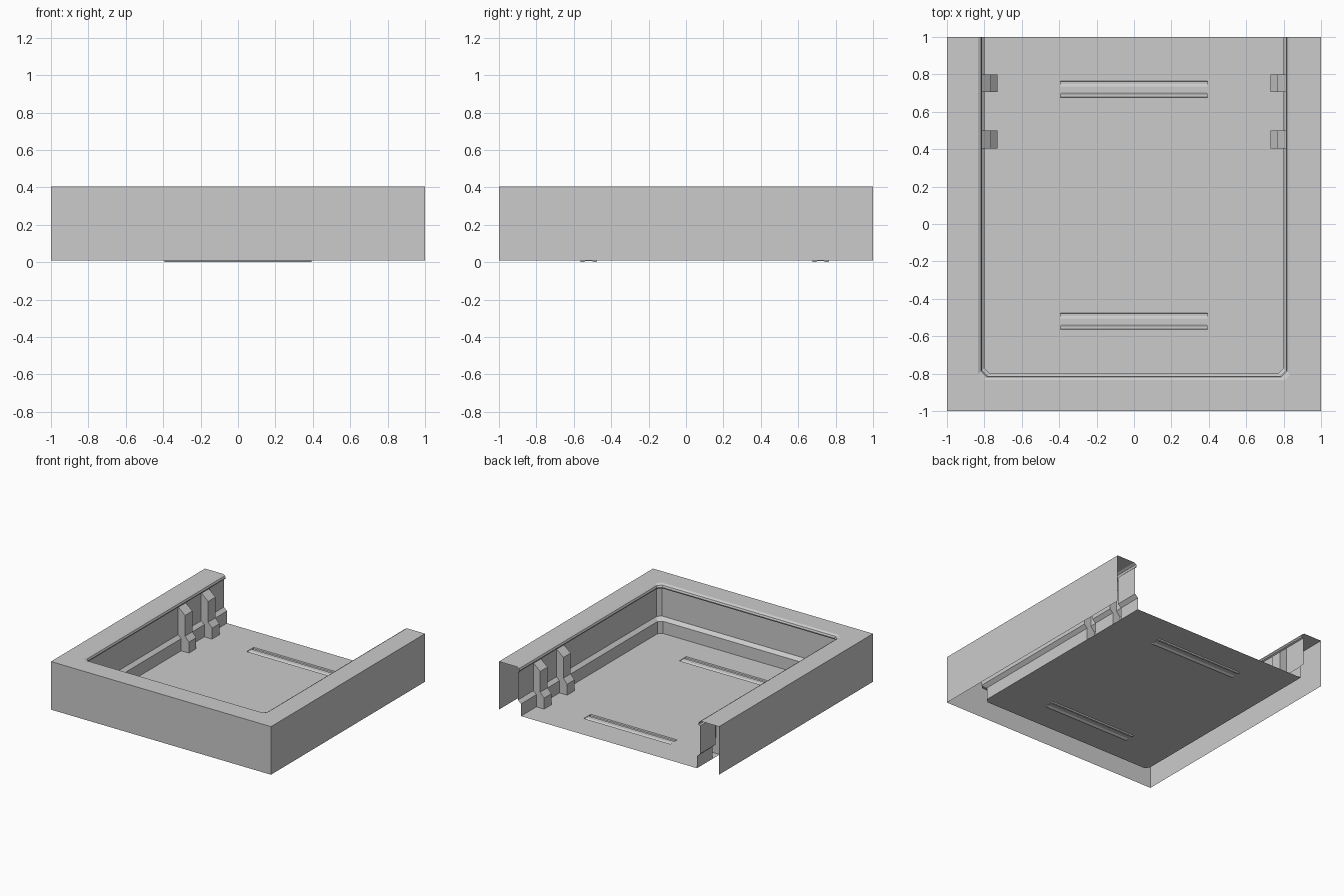
import bpy

if "Cube" in bpy.data.objects:
    bpy.data.objects.remove(bpy.data.objects["Cube"])

BASE, TOP = 0.01, 0.405
CHAMFER = 0.03

# profiles are (distance from centre, height), listed from outside to inside
RIM = [(1, BASE), (1, TOP), (0.835, TOP), (0.818, 0.395), (0.812, 0.38),
       (0.815, 0.37), (0.828, 0.365)]
WALL = [(0.828, 0.365), (0.828, 0.135), (0.80, 0.11), (0.80, BASE)]
CLIP = [(0.828, 0.365), (0.765, 0.31), (0.765, 0.14), (0.73, 0.10), (0.73, BASE)]
CLIPS_Y = [(0.705, 0.80), (0.405, 0.50)]


def make(name, faces, mirror=False):
    """Object from a list of polygons, shared corners welded."""
    index, polys = {}, []
    for f in faces:
        poly = []
        for p in f:
            key = tuple(round(c, 5) for c in p)
            i = index.setdefault(key, len(index))
            if i not in poly:
                poly.append(i)
        if len(poly) > 2:
            polys.append(poly)
    me = bpy.data.meshes.new(name)
    me.from_pydata(list(index), [], polys)
    ob = bpy.data.objects.new(name, me)
    bpy.context.collection.objects.link(ob)
    if mirror:
        ob.modifiers.new("mirror", 'MIRROR').use_axis[0] = True
    return ob


def skin(rows):
    """Quads between consecutive rows of points."""
    return [(a[j], b[j], b[j + 1], a[j + 1])
            for a, b in zip(rows, rows[1:]) for j in range(len(a) - 1)]


def u_sweep(profile, y_end):
    """Sweep a profile around the left, front and right sides."""
    rows = [[] for _ in range(6)]
    for d, z in profile:
        c = 0 if d == 1 else CHAMFER
        for row, p in zip(rows, [(-d, y_end), (-d, -d + c), (-d + c, -d),
                                 (d - c, -d), (d, -d + c), (d, y_end)]):
            row.append((*p, z))
    return skin(rows)


def left_side(profile, y):
    return [(-d, y, z) for d, z in profile]


# outer wall, top and rolled lip
make("outer_rim", u_sweep(RIM, 1))

# inner wall with skirting ledge, interrupted behind the clips
make("inner_wall", u_sweep(WALL, CLIPS_Y[1][0]))
sections = []
for y1, y0 in [(1, CLIPS_Y[0][1]), (CLIPS_Y[0][0], CLIPS_Y[1][1])]:
    sections += skin([left_side(WALL, y1), left_side(WALL, y0)])
make("side_wall_sections", sections, mirror=True)

# hollow clips on both side walls
clips = []
for y0, y1 in CLIPS_Y:
    clips += skin([left_side(CLIP, y1), left_side(CLIP, y0)])
    outline = CLIP + WALL[:0:-1]
    clips.append(left_side(outline, y1))
    clips.append(left_side(outline, y0)[::-1])
make("wall_clips", clips, mirror=True)

# floor plate with two slot openings
SX, SW = 0.393, 0.045
SLOTS_Y = [-0.52, 0.72]


def rect(x0, x1, y0, y1):
    return [(x0, y0, BASE), (x1, y0, BASE), (x1, y1, BASE), (x0, y1, BASE)]


a, b = SLOTS_Y
k = 0.8 - CHAMFER
floor = [[(-k, -0.8, BASE), (k, -0.8, BASE), (0.8, -k, BASE), (0.8, a - SW, BASE),
          (SX, a - SW, BASE), (-SX, a - SW, BASE), (-0.8, a - SW, BASE), (-0.8, -k, BASE)],
         rect(-0.8, 0.8, a + SW, b - SW), rect(-0.8, 0.8, b + SW, 1)]
for c in SLOTS_Y:
    floor += [rect(-0.8, -SX, c - SW, c + SW), rect(SX, 0.8, c - SW, c + SW)]
make("floor", floor)

# ribbed slots sunk into the floor
SLOT = [(-SW, BASE), (-0.042, 0), (-0.028, 0), (-0.016, 0.007), (0.016, 0.007),
        (0.028, 0), (0.042, 0), (SW, BASE)]
slots = []
for c in SLOTS_Y:
    left, right = [[(x, c + o, z) for o, z in SLOT] for x in (-SX, SX)]
    slots += skin([left, right])
    slots += [left[::-1], right]
make("floor_slots", slots)
